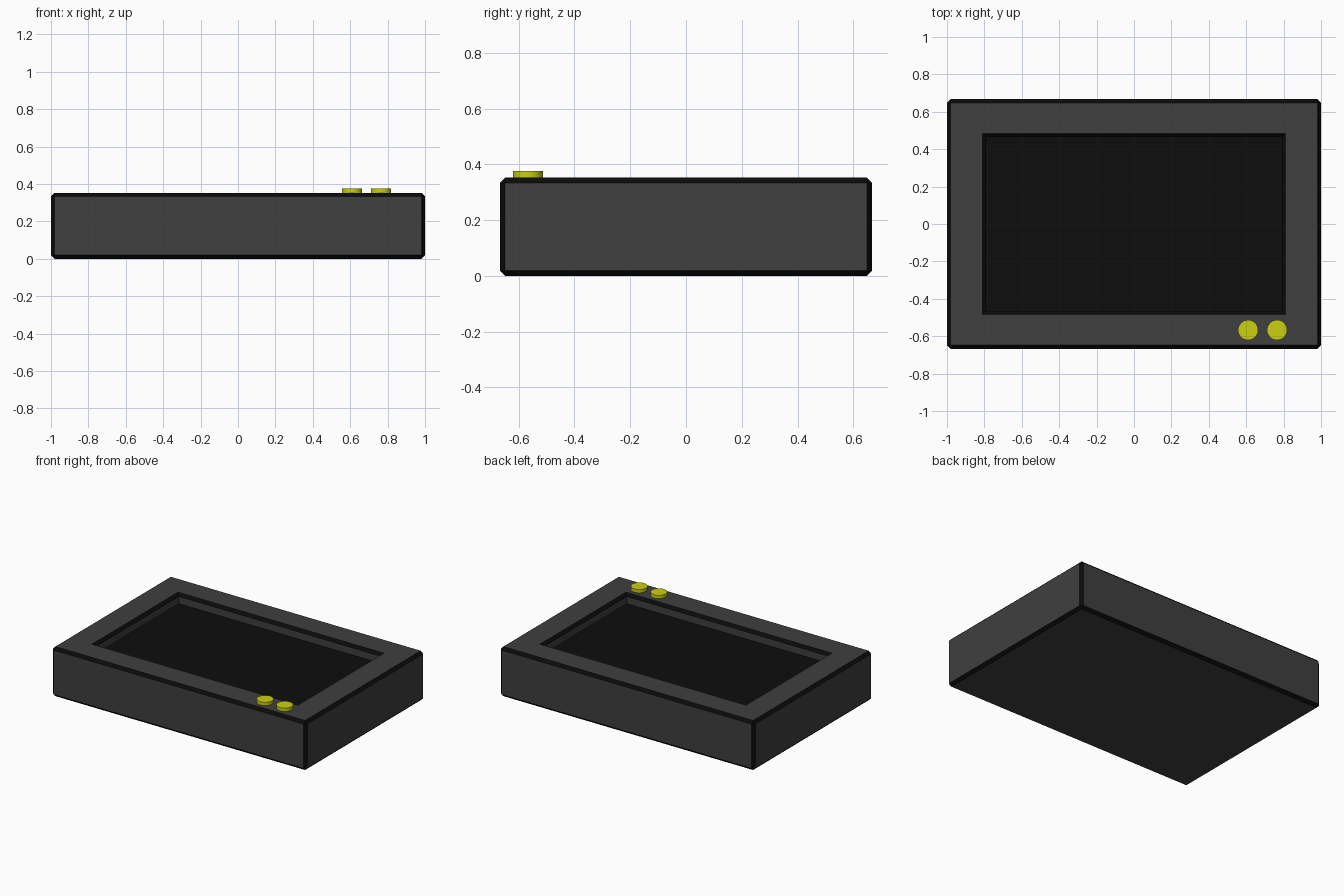
import bpy, bmesh
from mathutils import Matrix

if "Cube" in bpy.data.objects:
    bpy.data.objects.remove(bpy.data.objects["Cube"])

W, D, H = 2.0, 1.334, 0.352         # case size
OPEN_X, OPEN_Y = 0.80, 0.474        # half size of the recess opening
FLOOR_Z = 0.283                     # height of the recessed screen
CHAMFER = 0.019


def material(name, rgb):
    m = bpy.data.materials.new(name)
    m.diffuse_color = (*rgb, 1)
    m.use_nodes = True
    m.node_tree.nodes["Principled BSDF"].inputs["Base Color"].default_value = m.diffuse_color
    return m


def add_object(name, bm, *mats):
    bmesh.ops.recalc_face_normals(bm, faces=bm.faces)
    me = bpy.data.meshes.new(name)
    bm.to_mesh(me)
    bm.free()
    for m in mats:
        me.materials.append(m)
    ob = bpy.data.objects.new(name, me)
    bpy.context.collection.objects.link(ob)
    return ob


dark_grey = material("case_grey", (0.05, 0.05, 0.05))
black = material("edge_black", (0.003, 0.003, 0.003))
screen_black = material("screen_black", (0.004, 0.004, 0.004))
yellow = material("button_yellow", (0.6, 0.63, 0.005))

# Case: box with a recess in the top and black chamfered edges
bm = bmesh.new()
bmesh.ops.create_cube(bm, size=1, matrix=Matrix.Translation((0, 0, H / 2)) @ Matrix.Diagonal((W, D, H, 1)))
top = max(bm.faces, key=lambda f: f.calc_center_median().z)
bevel_edges = list(bm.edges)
bmesh.ops.inset_region(bm, faces=[top], thickness=0.1)
for v in top.verts:
    v.co.x = OPEN_X - CHAMFER / 2 if v.co.x > 0 else -OPEN_X + CHAMFER / 2
    v.co.y = OPEN_Y - CHAMFER / 2 if v.co.y > 0 else -OPEN_Y + CHAMFER / 2
rim = list(top.edges)
floor = bmesh.ops.extrude_discrete_faces(bm, faces=[top])["faces"][0]
for v in floor.verts:
    v.co.z = FLOOR_Z
bmesh.ops.delete(bm, geom=[floor], context='FACES_ONLY')
# collect sharp convex edges: outer box edges and the recess rim
bm.normal_update()
bevel_edges = [e for e in bm.edges if len(e.link_faces) == 2
               and e.calc_face_angle_signed() > 1.0]
bmesh.ops.bevel(bm, geom=bevel_edges, offset=CHAMFER, offset_type='OFFSET',
                segments=1, profile=0.5, affect='EDGES', material=1)
add_object("case", bm, dark_grey, black)

# Screen: flat panel closing the recess
bm = bmesh.new()
bmesh.ops.create_grid(bm, x_segments=1, y_segments=1, size=1,
                      matrix=Matrix.Translation((0, 0, FLOOR_Z))
                      @ Matrix.Diagonal((OPEN_X - CHAMFER / 2, OPEN_Y - CHAMFER / 2, 1, 1)))
add_object("screen", bm, screen_black)

# Buttons: two short discs on the front right of the frame
for i, x in enumerate((0.61, 0.765)):
    bm = bmesh.new()
    bmesh.ops.create_cone(bm, cap_ends=True, segments=32, radius1=0.054, radius2=0.054,
                          depth=0.035, matrix=Matrix.Translation((x, -0.567, 0.358)))
    ob = add_object(f"button_{i + 1}", bm, yellow)
    bpy.context.view_layer.objects.active = ob
    ob.select_set(True)
    bpy.ops.object.shade_smooth_by_angle()
    ob.select_set(False)
